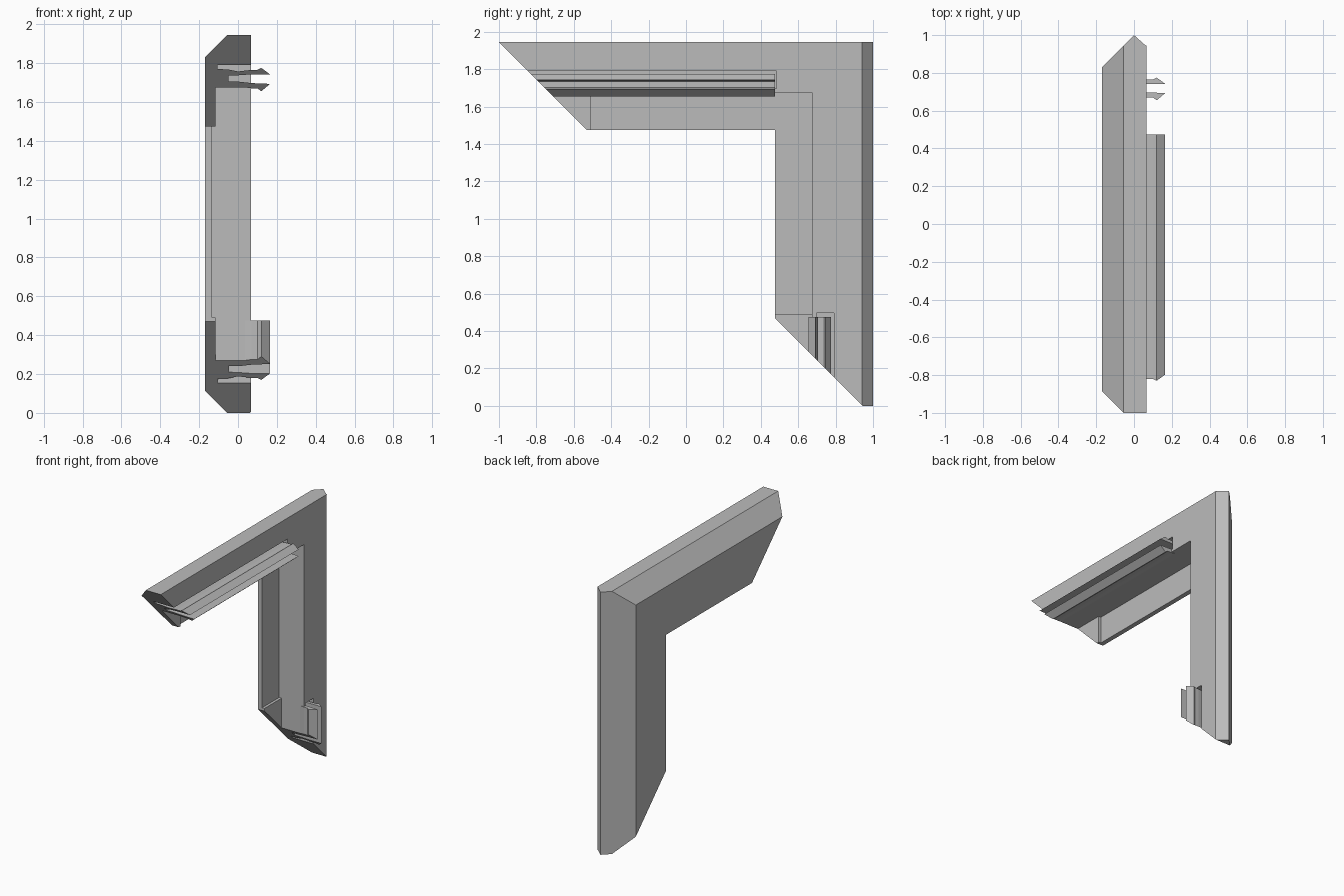
import bpy, bmesh
from mathutils import Vector

cube = bpy.data.objects.get("Cube")
if cube:
    bpy.data.objects.remove(cube, do_unlink=True)

grey = bpy.data.materials.new("light grey plastic")
grey.use_nodes = True
grey.diffuse_color = (0.5, 0.5, 0.5, 1)
grey.node_tree.nodes["Principled BSDF"].inputs["Base Color"].default_value = (0.5, 0.5, 0.5, 1)

END_CUT = ((0, 0, 0.945), (0, -1, -1))   # 45 degree cut at both free ends


def across(x, u, t):
    """Horizontal bar: profile height u, length t along y."""
    return Vector((x, t, u + 1))


def upright(x, u, t):
    """Vertical bar: profile depth u, length t along z."""
    return Vector((x, u, t))


def prism(name, profile, start, end, place, cuts=()):
    """Extrude an (x, u) profile along a bar and trim it with planes."""
    bm = bmesh.new()
    a = [bm.verts.new(place(x, u, start)) for x, u in profile]
    b = [bm.verts.new(place(x, u, end)) for x, u in profile]
    bm.faces.new(a)
    bm.faces.new(b)
    for i in range(len(a)):
        j = (i + 1) % len(a)
        bm.faces.new((a[i], a[j], b[j], b[i]))
    for point, normal in cuts:
        geom = bm.verts[:] + bm.edges[:] + bm.faces[:]
        bmesh.ops.bisect_plane(bm, geom=geom, dist=1e-5, plane_co=point,
                               plane_no=normal, clear_outer=True)
        rim = [e for e in bm.edges if e.is_boundary]
        if rim:
            bmesh.ops.edgeloop_fill(bm, edges=rim)
    bmesh.ops.recalc_face_normals(bm, faces=bm.faces)
    mesh = bpy.data.meshes.new(name)
    bm.to_mesh(mesh)
    bm.free()
    mesh.materials.append(grey)
    obj = bpy.data.objects.new(name, mesh)
    bpy.context.collection.objects.link(obj)
    return obj


def box(x0, x1, u0, u1):
    return [(x0, u0), (x1, u0), (x1, u1), (x0, u1)]


# Shared inner half of the bar section: thin flange, then thick body
inner = [(-0.17, 0.83), (-0.17, 0.475), (-0.135, 0.475), (-0.135, 0.675), (0.067, 0.675)]
top_section = inner + [(0.067, 0.945), (-0.055, 0.945)]
side_section = inner + [(0.067, 0.94), (0.0, 1.0)]

# Forked snap clip section with two barbed prongs
clip = [(-0.11, 0.68), (0.0, 0.68), (0.07, 0.67), (0.1, 0.67), (0.12, 0.655),
        (0.165, 0.693), (0.07, 0.697), (0.0, 0.705), (-0.05, 0.705),
        (-0.05, 0.735), (0.0, 0.737), (0.07, 0.742), (0.165, 0.742),
        (0.12, 0.775), (0.1, 0.765), (0.07, 0.765), (0.0, 0.757), (-0.05, 0.767), (-0.11, 0.77)]

# name, placing, section, bar start and end, mitre side, slot end, clip end, wedge end
bars = [("top", across, top_section, -1, 0.945, (0, 1, -1), 0.485, 0.475, -0.51),
        ("side", upright, side_section, 0, 1.945, (0, -1, 1), 0.495, 0.475, 0.49)]

for name, place, section, start, end, side, slot_end, clip_end, wedge_end in bars:
    # Mitred bar
    bar = prism(name + "_bar", section, start, end, place, [END_CUT, ((0, 0, 1), side)])

    # Slot for the clip
    cutter = prism(name + "_slot_cutter", box(-0.105, 0.2, 0.697, 0.79),
                   start - 0.1, slot_end, place)
    cutter.hide_render = True
    mod = bar.modifiers.new("slot", "BOOLEAN")
    mod.object = cutter
    mod.operation = "DIFFERENCE"
    mod.solver = "EXACT"
    bpy.context.view_layer.objects.active = bar
    bpy.ops.object.modifier_apply(modifier=mod.name)
    bpy.data.objects.remove(cutter, do_unlink=True)

    # Clip and thickened flange end
    prism(name + "_clip", clip, start, clip_end, place, [END_CUT])
    prism(name + "_flange_end", box(-0.14, -0.115, 0.475, 0.68), start, wedge_end, place, [END_CUT])
